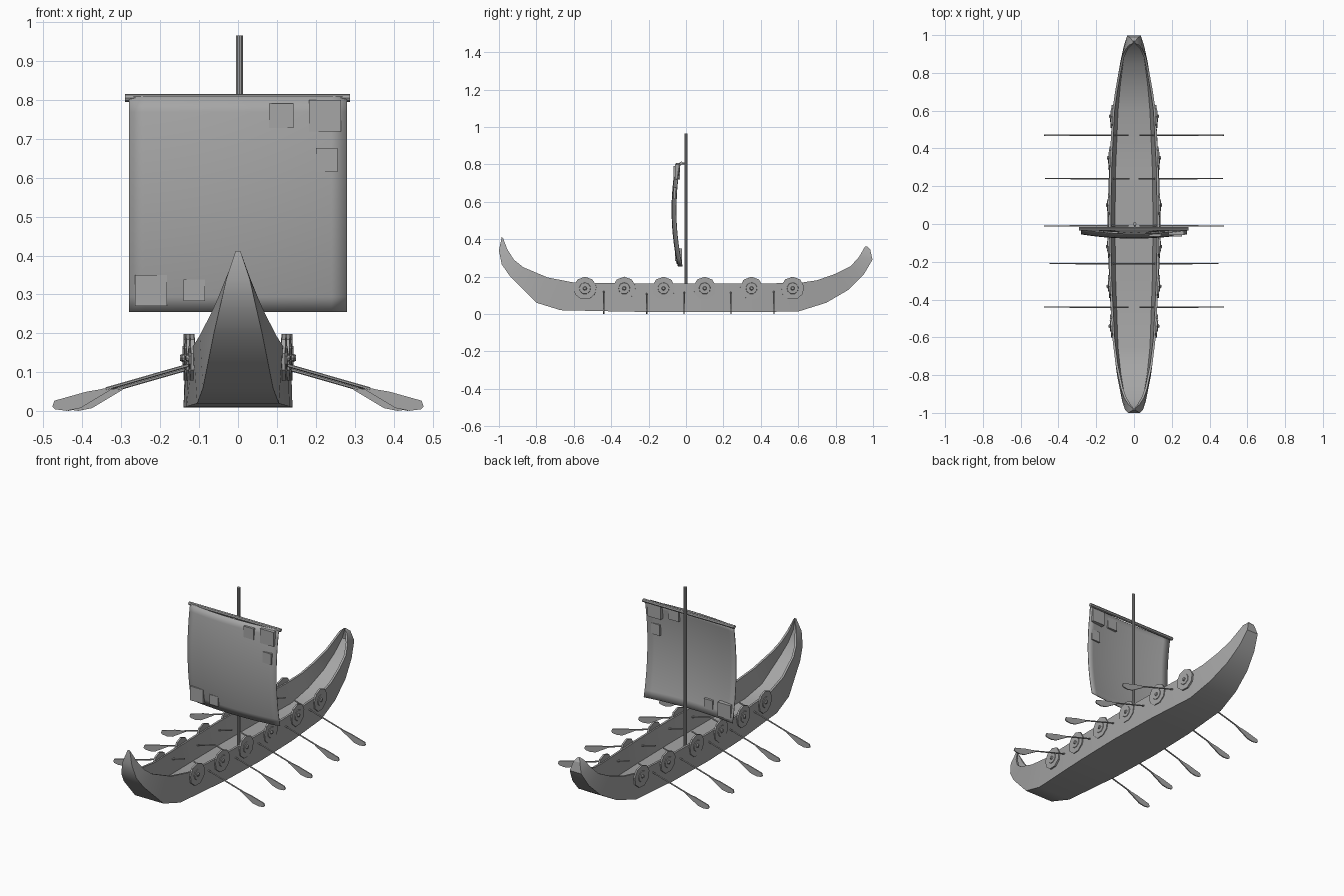
import bpy, bmesh, math
from mathutils import Vector, Matrix

default_cube = bpy.data.objects.get("Cube")
if default_cube:
    bpy.data.objects.remove(default_cube, do_unlink=True)

grey = bpy.data.materials.new("weathered_grey")
grey.use_nodes = True
GREY = (0.38, 0.38, 0.38, 1)
grey.diffuse_color = GREY
grey.node_tree.nodes["Principled BSDF"].inputs["Base Color"].default_value = GREY


def finish(bm, name, smooth=True):
    """Turn a bmesh into a named, shaded object."""
    bmesh.ops.recalc_face_normals(bm, faces=bm.faces)
    mesh = bpy.data.meshes.new(name)
    bm.to_mesh(mesh)
    bm.free()
    mesh.materials.append(grey)
    obj = bpy.data.objects.new(name, mesh)
    bpy.context.collection.objects.link(obj)
    if smooth:
        bpy.ops.object.select_all(action='DESELECT')
        obj.select_set(True)
        bpy.context.view_layer.objects.active = obj
        bpy.ops.object.shade_smooth_by_angle(angle=math.radians(32))
    return obj


def rod(bm, start, end, radius, sides=8, end_radius=None):
    """Add a straight, optionally tapered rod between two points."""
    start, end = Vector(start), Vector(end)
    axis = end - start
    turn = axis.to_track_quat('Z', 'Y').to_matrix().to_4x4()
    bmesh.ops.create_cone(
        bm, cap_ends=True, segments=sides, radius1=radius,
        radius2=radius if end_radius is None else end_radius,
        depth=axis.length, matrix=Matrix.Translation((start + end) / 2) @ turn)


# Hull stations: keel y, z, half width, then rim y, z, half width
stations = [
    (-.985, .412, .006, -.978, .405, .004),
    (-1.0, .34, .03, -.955, .345, .03),
    (-.985, .265, .047, -.92, .29, .052),
    (-.94, .2, .062, -.87, .25, .07),
    (-.8, .06, .09, -.74, .195, .098),
    (-.67, .02, .105, -.6, .168, .115),
    (-.3, .012, .132, -.3, .163, .13),
    (0, .01, .14, 0, .163, .135),
    (.3, .01, .132, .3, .163, .13),
    (.6, .013, .108, .6, .165, .115),
    (.75, .06, .09, .7, .18, .1),
    (.87, .13, .07, .8, .215, .082),
    (.95, .21, .052, .88, .255, .065),
    (.997, .29, .036, .925, .305, .045),
    (.985, .345, .02, .948, .345, .025),
    (.968, .362, .006, .957, .36, .004),
]


def rim_width(y):
    """Half width of the hull at the rim for a given y."""
    for a, b in zip(stations, stations[1:]):
        if a[3] <= y <= b[3]:
            return a[5] + (b[5] - a[5]) * (y - a[3]) / (b[3] - a[3])
    return 0


# Hull: a hollow section swept along the stations
bm = bmesh.new()
rings = []
for keel_y, keel_z, keel_w, rim_y, rim_z, rim_w in stations:
    lip = max(rim_w - .012, rim_w * .4)
    floor_w = lip * .82
    floor_y = rim_y + (keel_y - rim_y) * .75
    floor_z = rim_z + (keel_z - rim_z) * .75
    half = [(keel_w, keel_y, keel_z), (rim_w, rim_y, rim_z),
            (lip, rim_y, rim_z), (floor_w, floor_y, floor_z)]
    section = half + [(-x, y, z) for x, y, z in reversed(half)]
    rings.append([bm.verts.new(p) for p in section])
for a, b in zip(rings, rings[1:]):
    for i in range(len(a)):
        j = (i + 1) % len(a)
        bm.faces.new((a[i], a[j], b[j], b[i]))
bm.faces.new(rings[0])
bm.faces.new(rings[-1])
finish(bm, "hull")

# Mast
bm = bmesh.new()
rod(bm, (.004, 0, .04), (.004, 0, .965), .009, 10)
finish(bm, "mast")

# Yard with its short tie to the mast
bm = bmesh.new()
rod(bm, (-.29, -.025, .805), (.288, -.025, .805), .01, 8)
rod(bm, (.004, -.03, .805), (.004, .004, .805), .006, 6)
finish(bm, "yard")

# Sail: billowing sheet
SAIL_HALF, SAIL_LOW, SAIL_HIGH = .28, .255, .808


def sail_y(x, z):
    u = x / SAIL_HALF
    v = (z - SAIL_LOW) / (SAIL_HIGH - SAIL_LOW)
    return -.02 - .01 * v - .112 * v * (1 - v) - .022 * (1 - u * u)


bm = bmesh.new()
bmesh.ops.create_grid(bm, x_segments=14, y_segments=14, size=1)
for v in bm.verts:
    x = v.co.x * SAIL_HALF
    z = SAIL_LOW + (v.co.y + 1) / 2 * (SAIL_HIGH - SAIL_LOW)
    v.co = (x, sail_y(x, z), z)
sail = finish(bm, "sail")
cloth = sail.modifiers.new("cloth_thickness", 'SOLIDIFY')
cloth.thickness = .004
cloth.offset = 0

# Flat patches sewn through the sail: left, right, bottom, top
patches = [(.08, .143, .727, .79), (.182, .265, .718, .8),
           (.2, .255, .614, .676), (-.265, -.183, .27, .35),
           (-.14, -.085, .283, .338)]
for n, (x0, x1, z0, z1) in enumerate(patches):
    depths = [sail_y(x, z) for x in (x0, x1) for z in (z0, z1)]
    y0, y1 = min(depths) - .003, max(depths) + .003
    bm = bmesh.new()
    bmesh.ops.create_cube(bm, size=1)
    for v in bm.verts:
        v.co = ((x0 + x1) / 2 + v.co.x * (x1 - x0),
                (y0 + y1) / 2 + v.co.y * (y1 - y0),
                (z0 + z1) / 2 + v.co.z * (z1 - z0))
    finish(bm, f"sail_patch_{n + 1}", smooth=False)

# Shields hung along both sides of the rim
for side, label in ((1, "left"), (-1, "right")):
    for n, y in enumerate((-.54, -.33, -.12, .1, .35, .57)):
        slope = (rim_width(y + .02) - rim_width(y - .02)) / .04
        normal = Vector((side, -slope, 0)).normalized()
        base = Vector((side * rim_width(y), y, .137))
        bm = bmesh.new()
        rod(bm, base - normal * .004, base + normal * .006, .062, 9)
        rod(bm, base, base + normal * .009, .034, 9, .03)
        rod(bm, base, base + normal * .016, .016, 8, .007)
        finish(bm, f"{label}_shield_{n + 1}", smooth=False)

# Oars: sloping shaft and a thin upright blade
blade = [(.325, .063), (.355, .056), (.39, .05), (.472, .027), (.477, .012),
         (.47, .005), (.44, .001), (.405, .008), (.365, .032), (.325, .056)]
oars = [(-.44, 0), (-.21, -.03), (-.01, 0), (.24, -.005), (.47, 0)]
for side, label in ((1, "left"), (-1, "right")):
    for n, (y, shift) in enumerate(oars):
        bm = bmesh.new()
        rod(bm, (side * (.03 + shift), y, .146),
            (side * (.34 + shift), y, .057), .0042, 6)
        front = [bm.verts.new((side * (x + shift), y - .003, z)) for x, z in blade]
        face = bm.faces.new(front)
        solid = bmesh.ops.extrude_face_region(bm, geom=[face], use_keep_orig=True)
        moved = [g for g in solid["geom"] if isinstance(g, bmesh.types.BMVert)]
        bmesh.ops.translate(bm, verts=moved, vec=(0, .006, 0))
        finish(bm, f"{label}_oar_{n + 1}")
